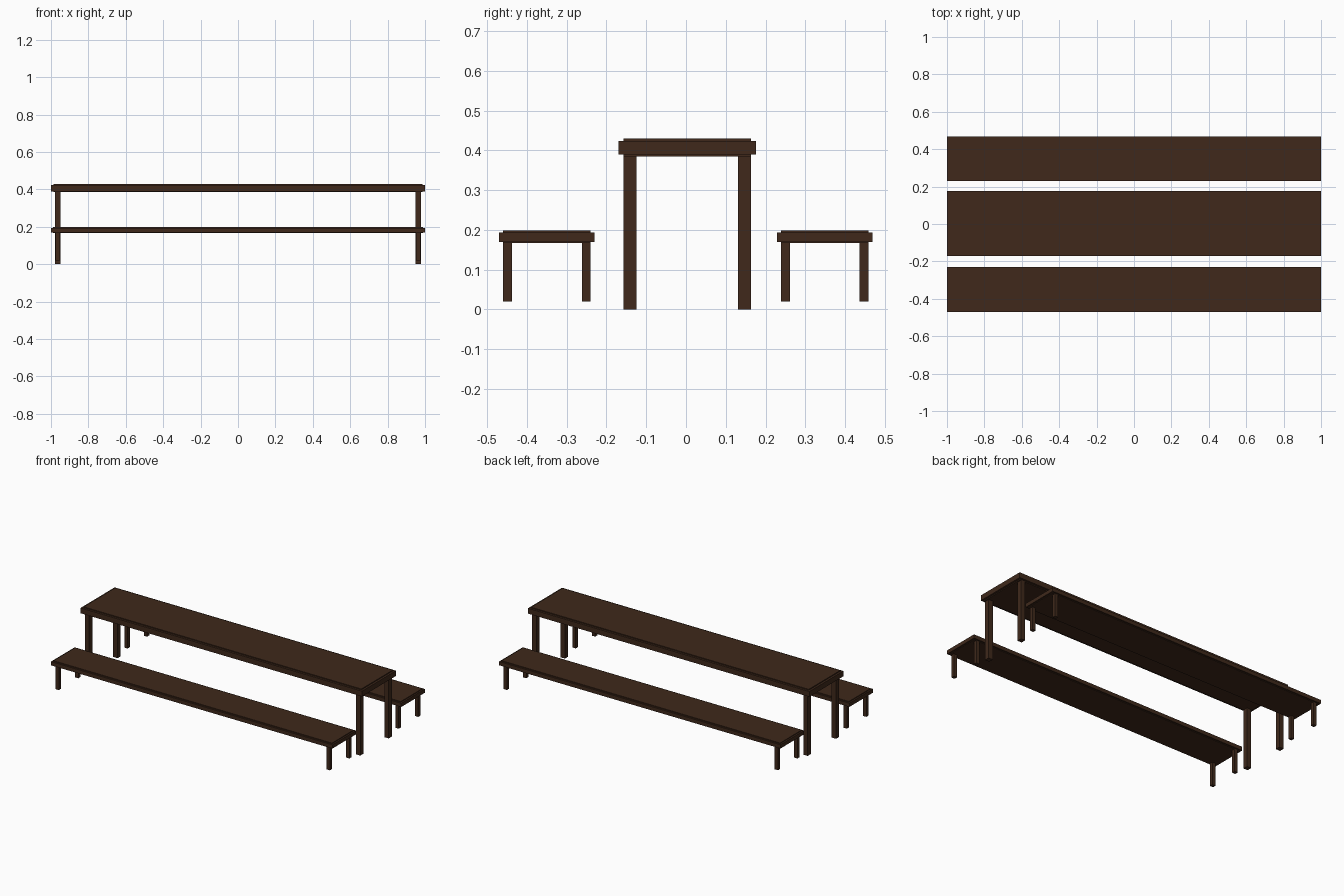
import bpy

if "Cube" in bpy.data.objects:
    bpy.data.objects.remove(bpy.data.objects["Cube"])

wood = bpy.data.materials.new("dark_wood")
wood.diffuse_color = (0.05, 0.022, 0.011, 1)
wood.use_nodes = True
wood.node_tree.nodes["Principled BSDF"].inputs["Base Color"].default_value = wood.diffuse_color


def box(name, x0, x1, y0, y1, z0, z1):
    bpy.ops.mesh.primitive_cube_add(
        size=1, location=((x0 + x1) / 2, (y0 + y1) / 2, (z0 + z1) / 2))
    ob = bpy.context.object
    ob.name = name
    ob.scale = (x1 - x0, y1 - y0, z1 - z0)
    bpy.ops.object.transform_apply(location=True, rotation=False, scale=True)
    ob.data.materials.append(wood)
    return ob


def trestle(name, yc, half, inset, rim, board, leg_x, leg_y, leg_z):
    """Board with a surrounding edge band and four corner legs."""
    inner = half - inset
    # thick board, slightly proud of the band above and below
    box(name + "_board", -1 + inset, 1 - inset, yc - inner, yc + inner, *board)
    # edge band: four rails around the board
    for s, side in ((-1, "front"), (1, "back")):
        ys = sorted((yc + s * inner, yc + s * half))
        box(f"{name}_{side}_rail", -1, 1, *ys, *rim)
    for s, side in ((-1, "left"), (1, "right")):
        xs = sorted((s * (1 - inset), s))
        box(f"{name}_{side}_rail", *xs, yc - inner, yc + inner, *rim)
    # legs flush with the board's long edges
    for sx, a in ((-1, "left"), (1, "right")):
        for sy, b in ((-1, "front"), (1, "back")):
            xs = sorted((sx * leg_x[0], sx * leg_x[1]))
            ys = sorted((yc + sy * (inner - leg_y), yc + sy * inner))
            box(f"{name}_{b}_{a}_leg", *xs, *ys, leg_z, board[0] + 0.002)


# table
trestle("table", 0.003, 0.173, 0.013, (0.39, 0.424), (0.385, 0.43),
        (0.948, 0.979), 0.032, 0.0)
# benches
for name, yc in (("front_bench", -0.35), ("back_bench", 0.349)):
    trestle(name, yc, 0.12, 0.01, (0.17, 0.194), (0.167, 0.199),
            (0.952, 0.975), 0.022, 0.02)
